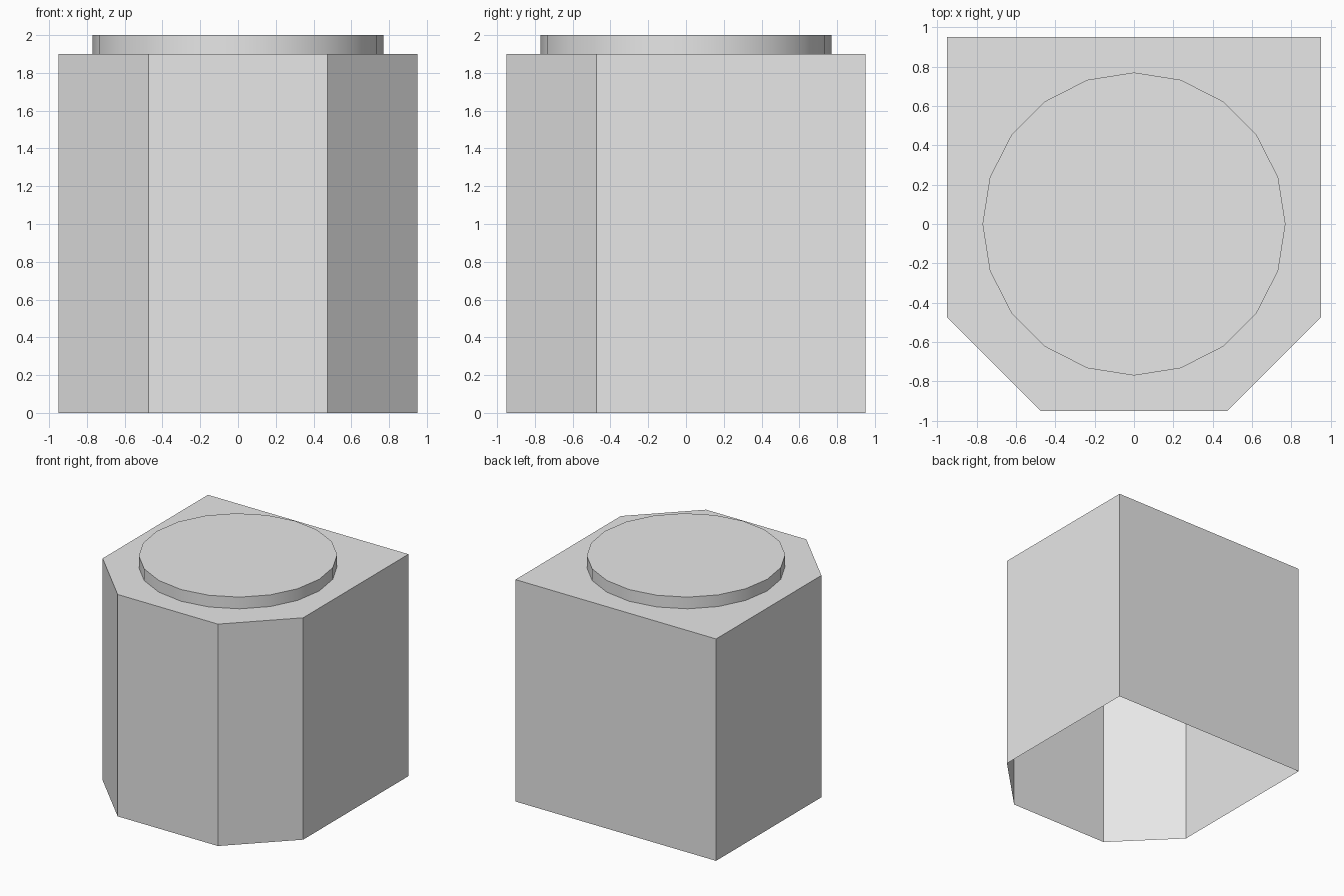
import bpy
import bmesh
from math import radians, cos, sin, tau

default_cube = bpy.data.objects.get("Cube")
if default_cube:
    bpy.data.objects.remove(default_cube, do_unlink=True)

HALF, CHAMFER = 0.95, 0.475
BODY_TOP, LID_TOP = 1.9, 2.0
LID_RADIUS, LID_SIDES = 0.77, 20

grey = bpy.data.materials.new("light grey")
grey.use_nodes = True
grey.diffuse_color = (0.8, 0.8, 0.8, 1)
grey.node_tree.nodes["Principled BSDF"].inputs["Base Color"].default_value = (0.8, 0.8, 0.8, 1)


def open_prism(name, outline, bottom, top):
    """Walls and a top cap over a counter-clockwise outline, open underneath."""
    bm = bmesh.new()
    low = [bm.verts.new((x, y, bottom)) for x, y in outline]
    high = [bm.verts.new((x, y, top)) for x, y in outline]
    for i in range(len(outline)):
        j = (i + 1) % len(outline)
        bm.faces.new((low[i], low[j], high[j], high[i]))
    bm.faces.new(high)
    mesh = bpy.data.meshes.new(name)
    bm.to_mesh(mesh)
    bm.free()
    mesh.materials.append(grey)
    obj = bpy.data.objects.new(name, mesh)
    bpy.context.collection.objects.link(obj)
    return obj


# Hollow body: square with the two front corners cut off
half_outline = [(CHAMFER, -HALF), (HALF, -CHAMFER), (HALF, HALF)]
outline = half_outline + [(-x, y) for x, y in reversed(half_outline)]
open_prism("body", outline, 0, BODY_TOP)

# Low round lid with smooth sides
circle = [(LID_RADIUS * cos(tau * i / LID_SIDES), LID_RADIUS * sin(tau * i / LID_SIDES))
          for i in range(LID_SIDES)]
lid = open_prism("round_lid", circle, BODY_TOP, LID_TOP)
bpy.ops.object.select_all(action='DESELECT')
lid.select_set(True)
bpy.context.view_layer.objects.active = lid
bpy.ops.object.shade_smooth_by_angle(angle=radians(30))
